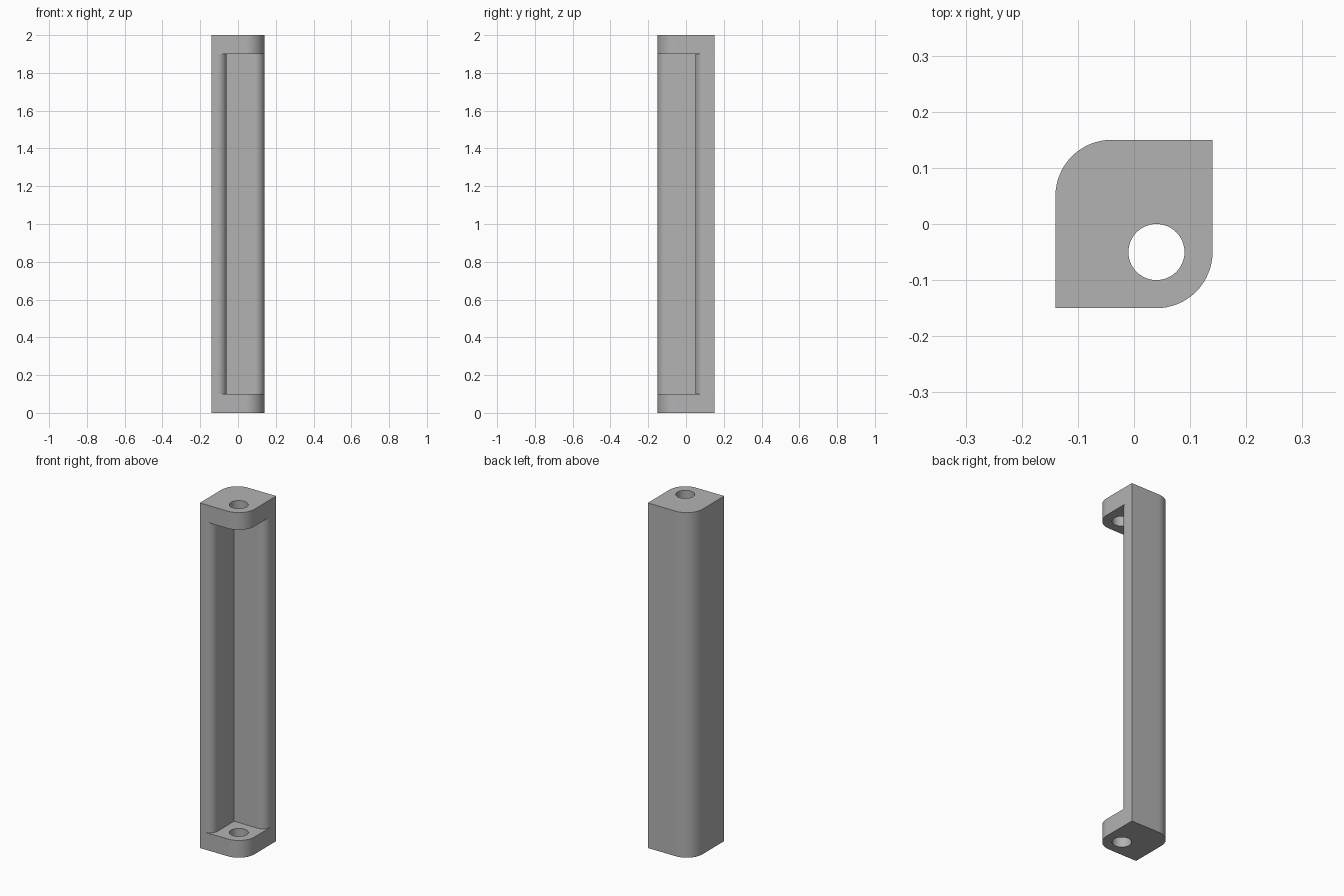
import bpy
import bmesh
from math import cos, sin, radians

cube = bpy.data.objects.get("Cube")
if cube:
    bpy.data.objects.remove(cube, do_unlink=True)

HEIGHT, BLOCK = 2.0, 0.10       # total height, end block thickness
HX, HY = 0.14, 0.15             # half width and half depth
ROUND, SOFT = 0.10, 0.05        # outer corner radius, wall edge radius
WALL_X, WALL_Y = -0.06, 0.05    # inner faces of the two grip walls

grey = bpy.data.materials.new("plain grey")
grey.use_nodes = True
grey.diffuse_color = (0.45, 0.45, 0.45, 1)
bsdf = next(n for n in grey.node_tree.nodes if n.type == "BSDF_PRINCIPLED")
bsdf.inputs["Base Color"].default_value = grey.diffuse_color


def arc(cx, cy, r, start, end, steps=16):
    angles = [radians(start + (end - start) * i / steps) for i in range(steps + 1)]
    return [(cx + r * cos(a), cy + r * sin(a)) for a in angles]


def extrude_profile(name, loops, z0, z1):
    """Fill the outline (later loops are holes) and extrude it upward."""
    bm = bmesh.new()
    for loop in loops:
        verts = [bm.verts.new((x, y, z0)) for x, y in loop]
        for i, v in enumerate(verts):
            bm.edges.new((verts[i - 1], v))
    bmesh.ops.triangle_fill(bm, edges=bm.edges[:], use_beauty=True)
    grown = bmesh.ops.extrude_face_region(bm, geom=bm.faces[:], use_keep_orig=True)
    top = [g for g in grown["geom"] if isinstance(g, bmesh.types.BMVert)]
    bmesh.ops.translate(bm, verts=top, vec=(0, 0, z1 - z0))
    bmesh.ops.recalc_face_normals(bm, faces=bm.faces[:])
    mesh = bpy.data.meshes.new(name)
    bm.to_mesh(mesh)
    bm.free()
    mesh.materials.append(grey)
    obj = bpy.data.objects.new(name, mesh)
    bpy.context.collection.objects.link(obj)
    bpy.ops.object.select_all(action="DESELECT")
    obj.select_set(True)
    bpy.context.view_layer.objects.active = obj
    bpy.ops.object.shade_smooth_by_angle(angle=radians(30))
    return obj


# Rounded back corner shared by the blocks and the grip
back_corner = arc(-HX + ROUND, HY - ROUND, ROUND, 90, 180)

# End blocks with a screw hole concentric with the rounded front corner
hole_x, hole_y = HX - ROUND, -HY + ROUND
block = [(-HX, -HY)] + arc(hole_x, hole_y, ROUND, -90, 0) + [(HX, HY)] + back_corner
hole = arc(hole_x, hole_y, 0.05, 0, 360, 48)[:-1]
for name, z in (("bottom_block", 0), ("top_block", HEIGHT - BLOCK)):
    extrude_profile(name, [block, hole], z, z + BLOCK)

# L-shaped grip between the blocks, with softened wall ends
grip = ([(-HX, -HY)]
        + arc(WALL_X - SOFT, -HY + SOFT, SOFT, -90, 0)
        + [(WALL_X, WALL_Y)]
        + arc(HX - SOFT, WALL_Y + SOFT, SOFT, -90, 0)
        + [(HX, HY)] + back_corner)
extrude_profile("grip", [grip], BLOCK, HEIGHT - BLOCK)
